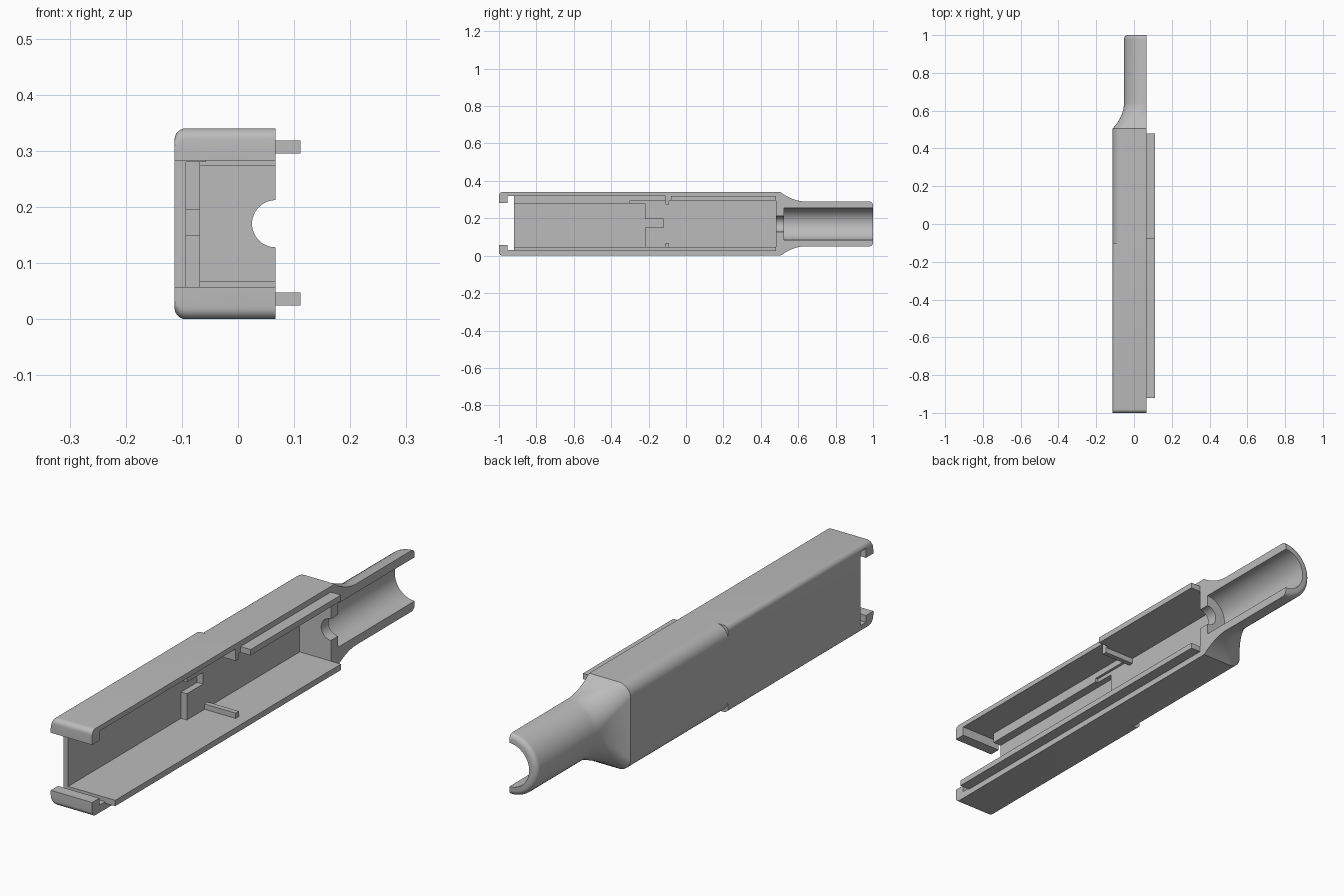
import bpy, bmesh, math
from mathutils import Vector

cube = bpy.data.objects.get("Cube")
if cube:
    bpy.data.objects.remove(cube)

GREY = (0.5, 0.5, 0.5)
SPLIT = 0.067      # x of the open seam plane
MID = 0.17         # z of the long axis

grey = bpy.data.materials.new("plain grey")
grey.use_nodes = True
grey.diffuse_color = (*GREY, 1)
grey.node_tree.nodes["Principled BSDF"].inputs["Base Color"].default_value = (*GREY, 1)


def finish(name, bm):
    bmesh.ops.recalc_face_normals(bm, faces=bm.faces)
    mesh = bpy.data.meshes.new(name)
    bm.to_mesh(mesh)
    bm.free()
    mesh.materials.append(grey)
    obj = bpy.data.objects.new(name, mesh)
    bpy.context.collection.objects.link(obj)
    return obj


def box(name, x, y, z):
    bm = bmesh.new()
    bmesh.ops.create_cube(bm, size=1)
    for v in bm.verts:
        v.co = Vector([(a + b) / 2 + c * (b - a) for c, (a, b) in zip(v.co, (x, y, z))])
    return finish(name, bm)


def rod(name, radius, y0, y1):
    bm = bmesh.new()
    bmesh.ops.create_cone(bm, cap_ends=True, segments=64, radius1=radius,
                          radius2=radius, depth=y1 - y0)
    for v in bm.verts:
        a, b, c = v.co
        v.co = (SPLIT + a, (y0 + y1) / 2 + c, MID + b)
    return finish(name, bm)


def section(h, d, r, steps=12):
    """Half of a rounded rectangle, open towards the seam plane."""
    upper = [(SPLIT, h)]
    for i in range(steps + 1):
        a = math.pi / 2 * i / steps
        upper.append((SPLIT - d + r - r * math.sin(a), h - r + r * math.cos(a)))
    return upper + [(x, -z) for x, z in reversed(upper)]


# Outer shell: stations along y with half height, depth and corner radius
stations = []
for i in range(7):                                   # rounded front end
    a = math.pi / 2 * i / 6
    stations.append((-0.98 - 0.02 * math.cos(a), 0.15 + 0.02 * math.sin(a), 0.18, 0.02))
stations += [(-0.1, 0.17, 0.18, 0.02), (-0.1, 0.17, 0.18, 0.05)]
for i in range(13):                                  # concave shoulder
    s = i / 12
    k = (1 - s) ** 2
    stations.append((0.505 + 0.135 * s, 0.12 + 0.05 * k, 0.12 + 0.06 * k, 0.05 + 0.07 * s))
for i in range(7):                                   # rounded sleeve end
    a = math.pi / 2 * i / 6
    r = 0.1 + 0.02 * math.cos(a)
    stations.append((0.98 + 0.02 * math.sin(a), r, r, r))

bm = bmesh.new()
rings = []
for y, h, d, r in stations:
    r = min(r, h, d)
    rings.append([bm.verts.new((x, y, MID + z)) for x, z in section(h, d, r)])
for a, b in zip(rings, rings[1:]):
    for i in range(len(a)):
        j = (i + 1) % len(a)
        bm.faces.new((a[i], a[j], b[j], b[i]))
bm.faces.new(rings[0])
bm.faces.new(rings[-1])
bmesh.ops.remove_doubles(bm, verts=bm.verts, dist=0.00001)
shell = finish("shell", bm)

# Hollows cut into the shell
OUT = 0.3
cutters = [
    box("front_cavity", (-0.093, OUT), (-0.94, -0.22), (0.047, 0.28)),
    box("rear_cavity", (-0.068, OUT), (-0.3, 0.48), (0.047, 0.295)),
    box("upper_rebate", (-0.057, OUT), (-0.94, -0.11), (0.2, 0.32)),
    box("floor_notch", (-0.093, OUT), (-0.25, -0.12), (0.15, 0.195)),
    box("end_opening", (-OUT, OUT), (-1.1, -0.94), (0.057, 0.283)),
    box("end_slot", (-OUT, OUT), (-0.955, -0.92), (0.03, 0.32)),
    rod("small_hole", 0.042, 0.4, 0.6),
    rod("sleeve_bore", 0.086, 0.525, 1.1),
]
bpy.context.view_layer.objects.active = shell
for cutter in cutters:
    cutter.hide_render = True
    mod = shell.modifiers.new(cutter.name, "BOOLEAN")
    mod.operation = "DIFFERENCE"
    mod.solver = "EXACT"
    mod.object = cutter
    bpy.ops.object.modifier_apply(modifier=mod.name)
for cutter in cutters:
    bpy.data.objects.remove(cutter)

bpy.ops.object.select_all(action="DESELECT")
shell.select_set(True)
bpy.ops.object.shade_smooth_by_angle(angle=math.radians(30))

# Tongues that stand out past the seam
box("lower_tongue", (SPLIT, 0.111), (-0.92, 0.48), (0.024, 0.047))
box("upper_tongue", (SPLIT, 0.111), (-0.08, 0.48), (0.295, 0.318))

# Cross ribs on the inside walls
box("lower_rib", (-0.07, SPLIT), (-0.11, -0.09), (0.045, 0.068))
box("upper_rib", (-0.07, SPLIT), (-0.11, -0.09), (0.273, 0.297))
